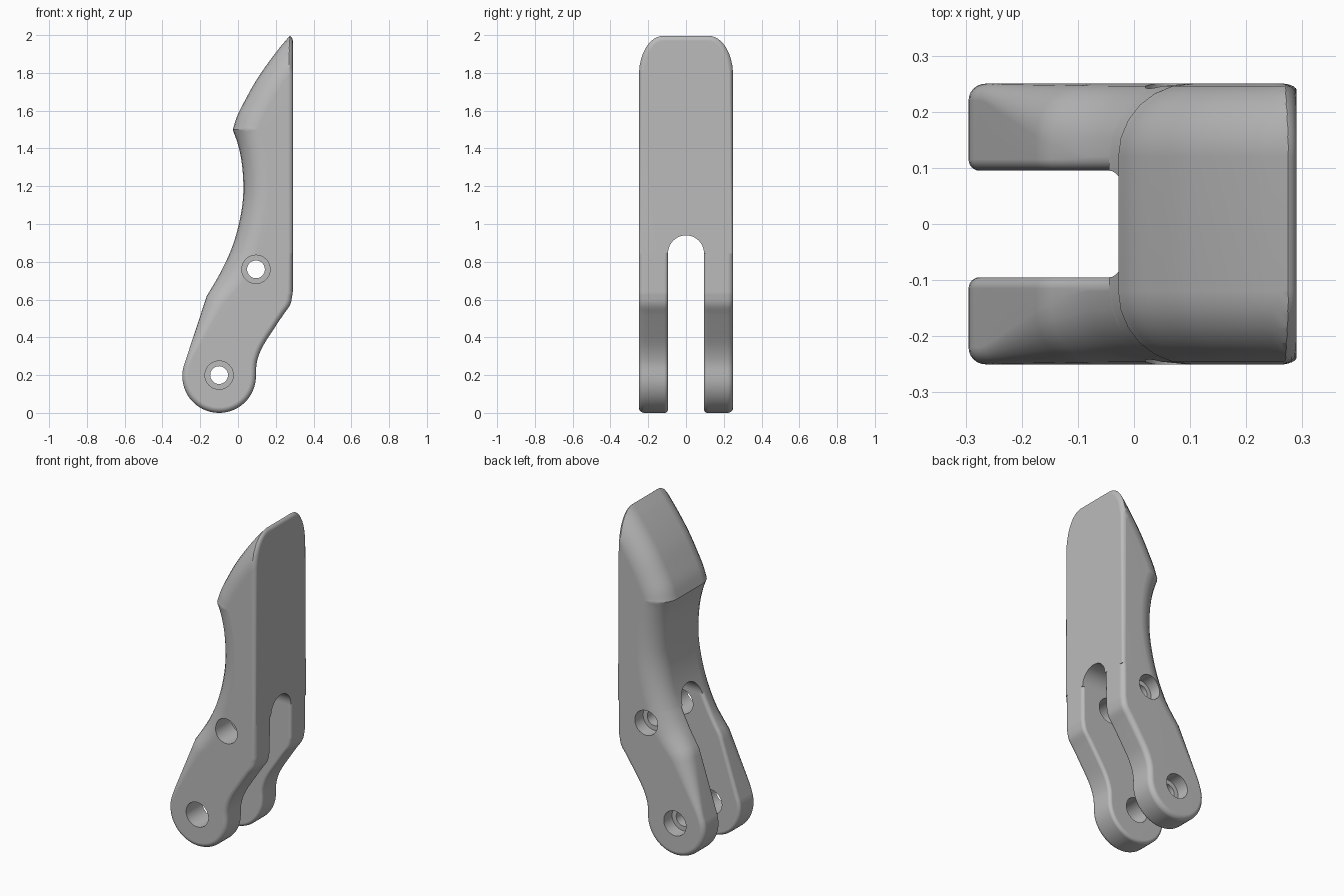
import bpy
import bmesh
from math import sin, cos, pi, radians
from mathutils import Vector

if "Cube" in bpy.data.objects:
    bpy.data.objects.remove(bpy.data.objects["Cube"])

HALF, SLOT, SPRING, BACK = 0.25, 0.095, 0.845, 0.29

grey = bpy.data.materials.new("plain grey")
grey.use_nodes = True
grey.diffuse_color = (0.5, 0.5, 0.5, 1)
grey.node_tree.nodes["Principled BSDF"].inputs["Base Color"].default_value = (0.5, 0.5, 0.5, 1)


def spline(points, n=4):
    """Smooth curve through the points, without the last one."""
    p = [Vector(q) for q in points]
    p = [2 * p[0] - p[1]] + p + [2 * p[-1] - p[-2]]
    out = []
    for a, b, c, d in zip(p, p[1:], p[2:], p[3:]):
        for i in range(n):
            t = i / n
            out.append(0.5 * (2 * b + (c - a) * t + (2 * a - 5 * b + 4 * c - d) * t * t
                              + (3 * b - a - 3 * c + d) * t ** 3))
    return out


def arc(cx, cz, rx, rz, start, end, n):
    angles = [radians(start + (end - start) * i / n) for i in range(n + 1)]
    return [Vector((cx + rx * cos(a), cz + rz * sin(a))) for a in angles]


def inward_normals(pts, passes=8):
    """Inward directions of a clockwise outline, softened round corners."""
    n = len(pts)
    edge = []
    for i in range(n):
        d = (pts[(i + 1) % n] - pts[i]).normalized()
        edge.append(Vector((d.y, -d.x)))
    norm = [(edge[i - 1] + edge[i]).normalized() for i in range(n)]
    for _ in range(passes):
        norm = [(norm[i - 1] + 2 * norm[i] + norm[(i + 1) % n]).normalized() for i in range(n)]
    return norm


def build(name, pts, d0, d1, r0=None, r1=None, axis="y", keep=None):
    """Extrude an outline from d0 to d1; r0 and r1 give the rim radius at each point."""
    norm = inward_normals(pts)
    steps = [i / 6 * pi / 2 for i in range(7)]
    layers = []
    for depth, sign, rad in ((d0, 1, r0), (d1, -1, r1)):
        side = []
        for a in (steps if rad else [0]):
            ring = []
            for p, n in zip(pts, norm):
                r = rad(p) if rad else 0
                q = p + n * r * (1 - sin(a))
                d = depth + sign * r * (1 - cos(a))
                ring.append((q.x, d, q.y) if axis == "y" else (d, q.x, q.y))
            side.append(ring)
        layers += side if sign > 0 else side[::-1]
    bm = bmesh.new()
    rings = [[bm.verts.new(v) for v in ring] for ring in layers]
    for a, b in zip(rings, rings[1:]):
        for i in range(len(pts)):
            j = (i + 1) % len(pts)
            bm.faces.new((a[i], a[j], b[j], b[i]))
    bm.faces.new(rings[0])
    bm.faces.new(rings[-1])
    bmesh.ops.remove_doubles(bm, verts=bm.verts, dist=1e-5)
    if keep:
        cut = bmesh.ops.bisect_plane(
            bm, geom=bm.verts[:] + bm.edges[:] + bm.faces[:], plane_co=(0, 0, SPRING),
            plane_no=(0, 0, 1), clear_inner=keep == "above", clear_outer=keep == "below")
        rim = [e for e in cut["geom_cut"] if isinstance(e, bmesh.types.BMEdge)]
        bmesh.ops.edgeloop_fill(bm, edges=rim)
    bmesh.ops.recalc_face_normals(bm, faces=bm.faces)
    mesh = bpy.data.meshes.new(name)
    bm.to_mesh(mesh)
    bm.free()
    mesh.materials.append(grey)
    obj = bpy.data.objects.new(name, mesh)
    bpy.context.collection.objects.link(obj)
    return obj


def activate(obj):
    bpy.ops.object.select_all(action="DESELECT")
    obj.select_set(True)
    bpy.context.view_layer.objects.active = obj


def carve(obj, cutter, operation="DIFFERENCE"):
    activate(obj)
    mod = obj.modifiers.new("carve", "BOOLEAN")
    mod.operation, mod.solver, mod.object = operation, "EXACT", cutter
    bpy.ops.object.modifier_apply(modifier=mod.name)
    bpy.data.objects.remove(cutter)


def finish(obj):
    activate(obj)
    bpy.ops.object.shade_smooth_by_angle(angle=radians(30))
    mod = obj.modifiers.new("even shading", "WEIGHTED_NORMAL")
    mod.keep_sharp = True


def small(p):
    return 0.03


def inner(p):
    return 0.02


def wide(p):
    """Wide rounding of the grip, fading towards the foot."""
    return 0.03 + 0.1 * min(max((p.y - 0.3) / 0.45, 0), 1)


def grip_rim(p):
    return wide(p) * min(max((0.6 - p.x) / 0.2, 0), 1)


def arm_rim(p):
    return wide(p) if p.x < 0.05 and p.y > 0.2 else small(p)


# Shared side outline
shin = spline([(-0.285, 0.255), (-0.165, 0.62)], 12)
waist = spline([(-0.165, 0.62), (-0.1, 0.73), (-0.04, 0.855), (0, 0.98), (0.024, 1.11),
                (0.028, 1.22), (0.019, 1.33), (0, 1.42), (-0.028, 1.5)])
crown = spline([(-0.028, 1.5), (-0.003, 1.575), (0.04, 1.66), (0.09, 1.75), (0.15, 1.84),
                (0.21, 1.92), (0.26, 1.98), (0.4, 2.14), (0.6, 2.38)])
calf = spline([(BACK, 0.64), (0.277, 0.575), (0.24, 0.52), (0.19, 0.445), (0.13, 0.35),
               (0.1, 0.27), (0.095, 0.195)])
foot = arc(-0.1, 0.195, 0.195, 0.195, 0, -195, 30)

# Grip: upper block, trimmed by a rounded back plate and arched over the slot
grip = build("grip", shin + waist + crown + [Vector((0.6, 2.38)), Vector((0.6, 0.25))],
             -HALF, HALF, grip_rim, grip_rim, keep="above")
w = HALF + 0.0005
plate_outline = ([Vector((-w, 0.5))] + arc(-w + 0.13, 1.79, 0.13, 0.21, 180, 90, 12)
                 + arc(w - 0.13, 1.79, 0.13, 0.21, 90, 0, 12) + [Vector((w, 0.5))])
carve(grip, build("back_plate", plate_outline, -0.5, BACK, None, small, "x"), "INTERSECT")
arch = arc(0, SPRING, SLOT, SLOT, 360, 0, 48)[:-1]
carve(grip, build("arch_cutter", arch, -0.6, 0.6, axis="x"))
finish(grip)

# Two arms, side by side, each with two pivot holes
arm_outline = (shin + [p for p in waist if p.y < 1.35]
               + [Vector((BACK, 1.35)), Vector((BACK, 1.0))] + calf + foot)
front_arm = build("front_arm", arm_outline, -HALF, -SLOT, arm_rim, inner, keep="below")
back_arm = build("back_arm", arm_outline, SLOT, HALF, inner, arm_rim, keep="below")


def drill(arm, x, z, r, y0, y1):
    circle = arc(x, z, r, r, 360, 0, 40)[:-1]
    carve(arm, build("drill_cutter", circle, y0, y1))


for x, z in ((-0.1, 0.2), (0.095, 0.76)):
    drill(front_arm, x, z, 0.075, -0.4, 0)
    drill(back_arm, x, z, 0.047, 0, 0.4)
    drill(back_arm, x, z, 0.075, 0.17, 0.4)
for arm in (front_arm, back_arm):
    finish(arm)
